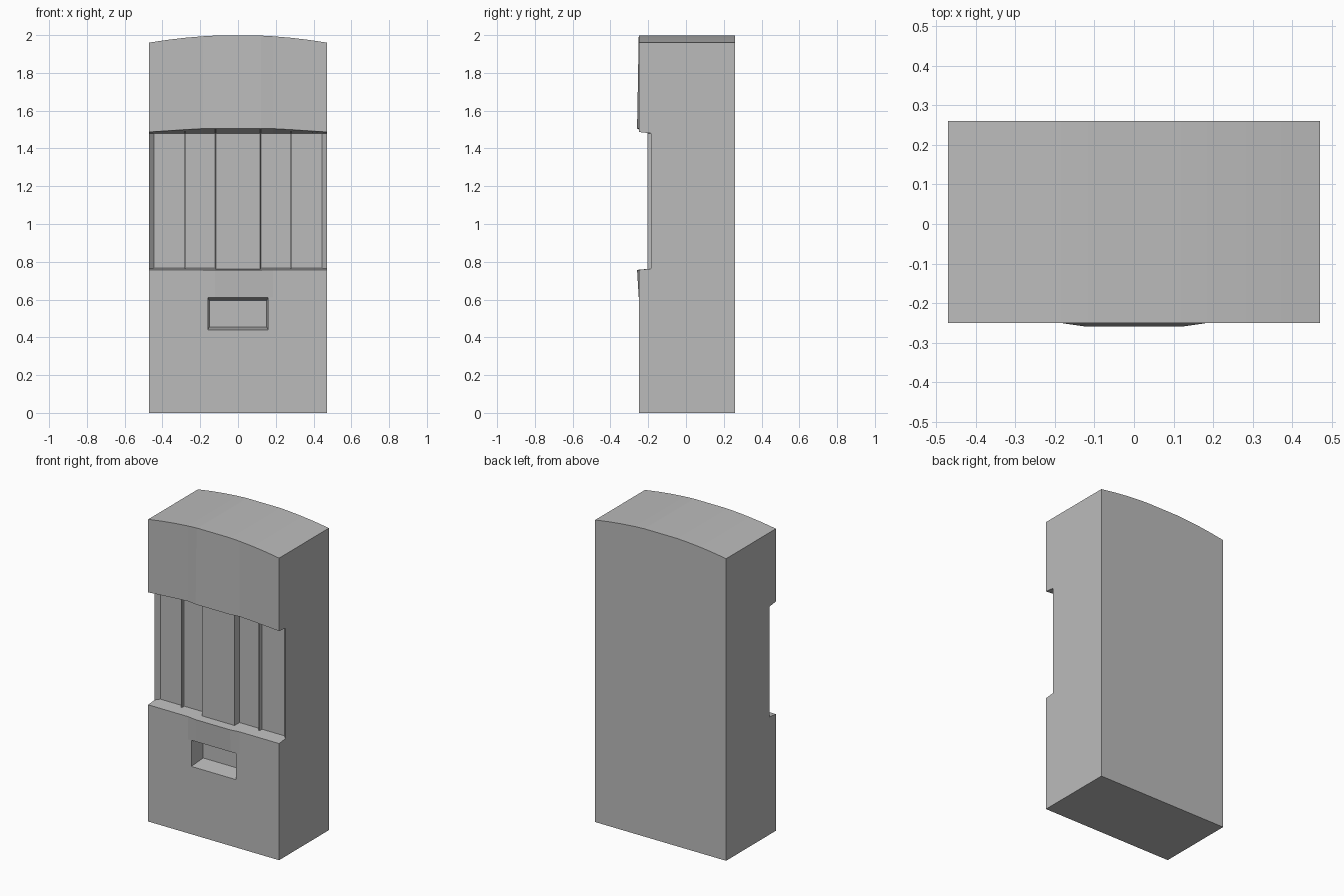
import bpy, bmesh

if "Cube" in bpy.data.objects:
    bpy.data.objects.remove(bpy.data.objects["Cube"])

grey = bpy.data.materials.new("cabinet_grey")
grey.diffuse_color = (0.5, 0.5, 0.5, 1)
grey.use_nodes = True
grey.node_tree.nodes["Principled BSDF"].inputs["Base Color"].default_value = grey.diffuse_color


def make_object(name, sections):
    """Skin a row of matching sections and cap both ends."""
    bm = bmesh.new()
    rings = [[bm.verts.new(p) for p in s] for s in sections]
    n = len(rings[0])
    for a, b in zip(rings, rings[1:]):
        for i in range(n):
            j = (i + 1) % n
            bm.faces.new((a[i], a[j], b[j], b[i]))
    bm.faces.new(rings[0][::-1])
    bm.faces.new(rings[-1])
    bmesh.ops.recalc_face_normals(bm, faces=bm.faces)
    me = bpy.data.meshes.new(name)
    bm.to_mesh(me)
    bm.free()
    me.materials.append(grey)
    ob = bpy.data.objects.new(name, me)
    bpy.context.collection.objects.link(ob)
    return ob


def section(x, recess):
    """Side outline of the cabinet at one x position."""
    a = abs(x)
    bulge = 0.009 * min(1, max(0, (0.185 - a) / 0.06))
    top = 2 - 0.04 * (a / 0.47) ** 2
    lip = 1.505 - 0.018 * max(0, (a - 0.2) / 0.27)
    front = -0.25
    outline = [(0.26, 0), (front, 0), (front, 0.61), (front - bulge, 0.757),
               (recess, 0.757 + 0.1 * (recess - front)), (recess, 1.48),
               (front - bulge, lip), (front, top), (0.26, top)]
    return [(x, y, z) for y, z in outline]


# Cabinet: half of the columns (x, depth of window recess), mirrored
half = [(0.117, -0.203), (0.123, -0.16), (0.185, -0.16), (0.274, -0.16),
        (0.276, -0.182), (0.282, -0.182), (0.284, -0.16), (0.37, -0.16),
        (0.445, -0.16), (0.47, -0.185)]
columns = [(-x, y) for x, y in reversed(half)] + half
body = make_object("cabinet", [section(x, y) for x, y in columns])

# Tapered pick-up slot cut into the lower front
def slot_ring(y, w, z0, z1):
    return [(-w, y, z0), (w, y, z0), (w, y, z1), (-w, y, z1)]

cutter = make_object("slot_cutter", [slot_ring(-0.36, 0.168, 0.425, 0.625),
                                     slot_ring(-0.14, 0.152, 0.455, 0.595)])
cutter.hide_render = True
mod = body.modifiers.new("slot", 'BOOLEAN')
mod.operation = 'DIFFERENCE'
mod.solver = 'EXACT'
mod.object = cutter
bpy.context.view_layer.objects.active = body
bpy.ops.object.modifier_apply(modifier=mod.name)
bpy.data.objects.remove(cutter, do_unlink=True)
